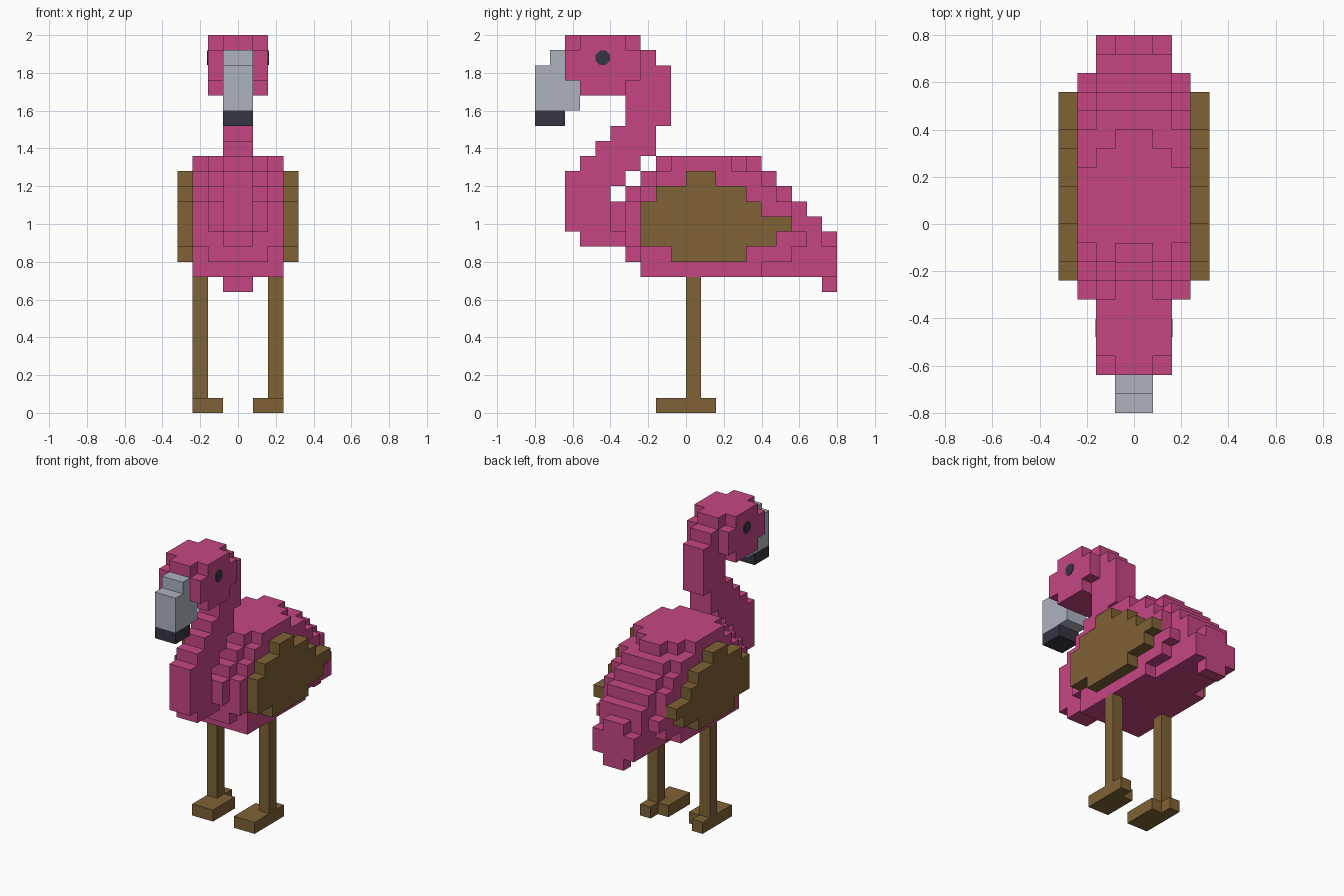
import bpy, bmesh, math
from mathutils import Vector

cube = bpy.data.objects.get("Cube")
if cube:
    bpy.data.objects.remove(cube, do_unlink=True)

S = 0.08  # block size


def material(name, rgb):
    m = bpy.data.materials.new(name)
    m.use_nodes = True
    m.diffuse_color = (*rgb, 1)
    bsdf = next(n for n in m.node_tree.nodes if n.type == 'BSDF_PRINCIPLED')
    bsdf.inputs["Base Color"].default_value = (*rgb, 1)
    return m


PINK = material("pink", (0.56, 0.062, 0.222))
BROWN = material("brown", (0.209, 0.122, 0.035))
GREY = material("pale_grey", (0.423, 0.456, 0.515))
DARK = material("charcoal", (0.036, 0.036, 0.054))


def add_object(name, bm, mat):
    me = bpy.data.meshes.new(name)
    bm.to_mesh(me)
    bm.free()
    me.materials.append(mat)
    ob = bpy.data.objects.new(name, me)
    bpy.context.collection.objects.link(ob)
    return ob


def layer(x0, x1, top, spans):
    """Blocks from x0 to x1; spans are (front, back) per row, going down from row top."""
    return {(x, y, top - i) for i, (a, b) in enumerate(spans)
            for y in range(a, b) for x in range(x0, x1)}


def mirrored(cells):
    return cells | {(-1 - x, y, z) for x, y, z in cells}


def blocks(name, cells, mat):
    """Outer skin of a set of blocks, with flat areas merged."""
    bm = bmesh.new()
    verts = {}

    def vert(p):
        if p not in verts:
            verts[p] = bm.verts.new((p[0] * S, (p[1] - 10) * S, p[2] * S))
        return verts[p]

    for c in sorted(cells):
        for axis in range(3):
            u, v = (axis + 1) % 3, (axis + 2) % 3
            for side in (0, 1):
                n = list(c)
                n[axis] += 2 * side - 1
                if tuple(n) in cells:
                    continue
                ring = []
                for du, dv in ((0, 0), (1, 0), (1, 1), (0, 1)):
                    p = list(c)
                    p[axis] += side
                    p[u] += du
                    p[v] += dv
                    ring.append(vert(tuple(p)))
                bm.faces.new(ring if side else ring[::-1])
    bmesh.ops.dissolve_limit(bm, angle_limit=0.01, verts=bm.verts[:], edges=bm.edges[:])
    return add_object(name, bm, mat)


# Body and tail: middle, shoulder and flank layers
body = layer(0, 1, 16, [(8, 15), (7, 16), (6, 17), (5, 18), (5, 19), (6, 20),
                        (6, 20), (7, 20), (19, 20)])
body |= layer(1, 2, 16, [(8, 14), (7, 16), (6, 17), (5, 18), (5, 19), (6, 19),
                         (6, 20), (7, 20)])
body |= layer(2, 3, 16, [(9, 13), (8, 15), (7, 16), (6, 17), (6, 17), (6, 18),
                         (7, 17), (7, 15)])
blocks("body", mirrored(body), PINK)

# Curved neck
neck = layer(0, 1, 23, [(7, 8), (7, 9), (6, 9), (6, 9), (6, 9), (5, 8), (4, 8),
                        (3, 7), (2, 6), (2, 5), (2, 5), (2, 5), (3, 6)])
blocks("neck", mirrored(neck), PINK)

# Head with rounded cheeks
head = layer(0, 1, 24, [(2, 7), (2, 7), (2, 7), (3, 6)])
head |= layer(1, 2, 24, [(3, 6), (2, 7), (2, 7), (3, 6)])
blocks("head", mirrored(head), PINK)

# Beak and its dark tip
blocks("beak", mirrored(layer(0, 1, 23, [(1, 2), (0, 2), (0, 3), (0, 3)])), GREY)
blocks("beak_tip", mirrored(layer(0, 1, 19, [(0, 2)])), DARK)

# Paired parts
wing = layer(3, 4, 15, [(10, 12), (8, 14), (7, 15), (7, 17), (7, 16), (9, 14)])
leg = layer(2, 3, 8, [(10, 11)] * 8)
foot = layer(1, 2, 0, [(8, 11)]) | layer(2, 3, 0, [(8, 12)])
for side, sign in (("left", 1), ("right", -1)):
    for name, cells, mat in (("wing", wing, BROWN), ("leg", leg, BROWN), ("foot", foot, BROWN)):
        if sign < 0:
            cells = {(-1 - x, y, z) for x, y, z in cells}
        blocks(f"{side}_{name}", cells, mat)

    # Eight-sided eye plate
    bm = bmesh.new()
    bmesh.ops.create_cone(bm, cap_ends=True, segments=8, radius1=0.041, radius2=0.041, depth=0.008)
    for v in bm.verts:
        a = math.atan2(v.co.y, v.co.x)
        a = (math.floor(a / (math.pi / 4) + 0.01) + 0.5) * math.pi / 4
        v.co = Vector((v.co.z + sign * 2 * S, 0.041 * math.cos(a) - 0.44,
                       0.041 * math.sin(a) + 1.88))
    bmesh.ops.recalc_face_normals(bm, faces=bm.faces[:])
    add_object(f"{side}_eye", bm, DARK)
